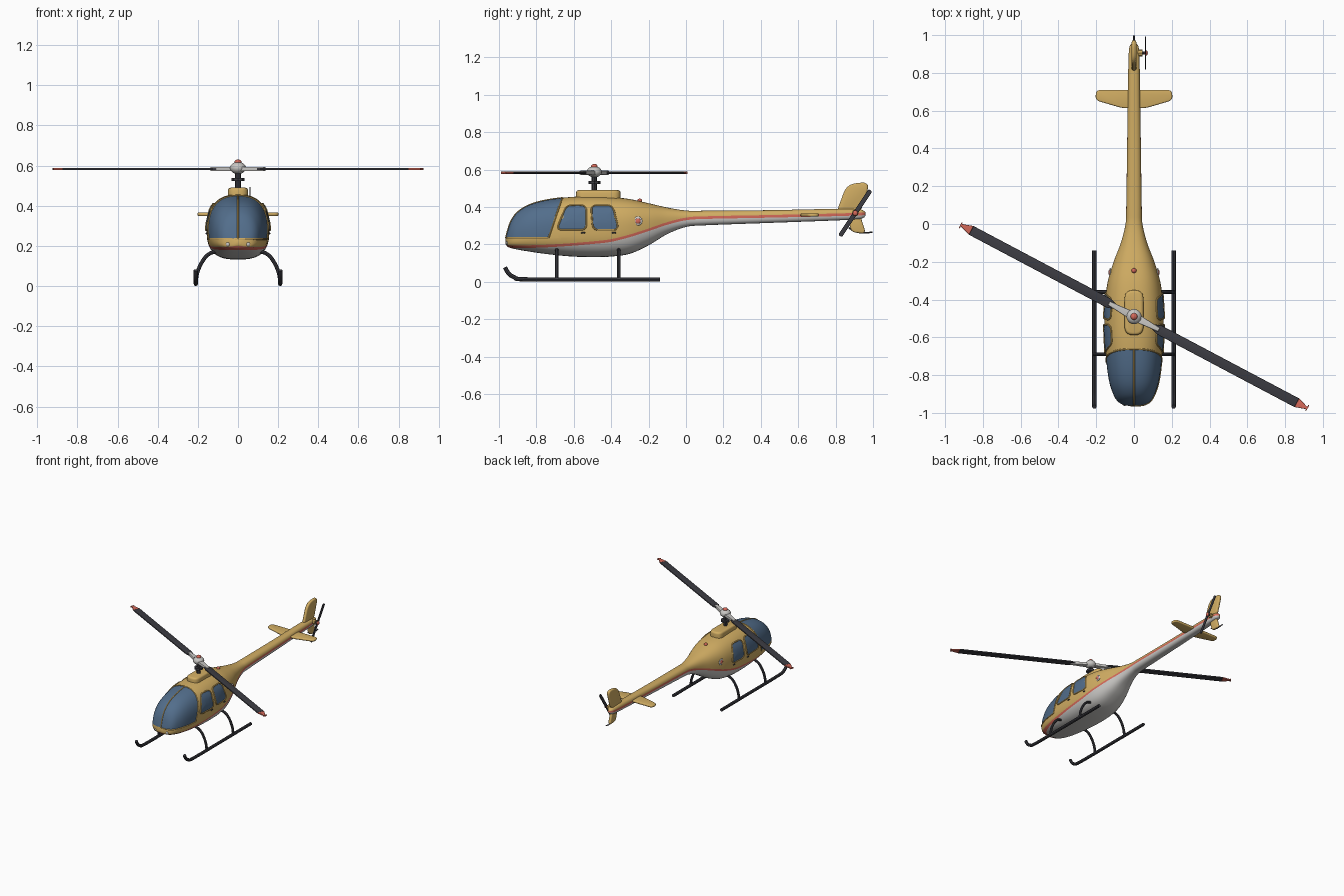
import bpy, bmesh, math
from mathutils import Matrix, Vector

if "Cube" in bpy.data.objects:
    bpy.data.objects.remove(bpy.data.objects["Cube"])

def mat(name, *rgb):
    m = bpy.data.materials.new(name)
    m.diffuse_color = (*rgb, 1)
    m.use_nodes = True
    m.node_tree.nodes["Principled BSDF"].inputs["Base Color"].default_value = m.diffuse_color
    return m

GOLD = mat("gold paint", .64, .42, .125)
WHITE = mat("light grey paint", .58, .57, .55)
RED = mat("red paint", .66, .14, .10)
GLASS = mat("blue glass", .085, .155, .26)
DARK = mat("dark metal", .045, .045, .055)

# Hull stations: y, top z, bottom z, widest z, half width, stripe z
ST = [(-.966, .222, .205, .213, .012, .195), (-.955, .268, .188, .218, .062, .188),
      (-.935, .325, .18, .225, .09, .187), (-.90, .372, .172, .235, .11, .187),
      (-.84, .41, .162, .25, .13, .188), (-.75, .436, .149, .265, .144, .191),
      (-.62, .453, .136, .28, .154, .199), (-.5, .457, .132, .283, .156, .209),
      (-.4, .453, .135, .285, .152, .221), (-.3, .442, .15, .295, .138, .246),
      (-.2, .42, .195, .31, .108, .278), (-.1, .397, .255, .327, .07, .312),
      (0, .381, .293, .338, .045, .336), (.1, .38, .302, .342, .041, .343),
      (.45, .383, .315, .35, .036, .35), (.8, .39, .328, .36, .031, .358),
      (.92, .388, .335, .363, .027, .362), (.95, .38, .343, .363, .018, .363),
      (.96, .37, .355, .363, .006, .363)]
NU, NL = 2.4, 2.8   # section roundness above and below the widest line

def smooth(pts, n):
    out = []
    P = [Vector(p) for p in pts]
    for i in range(len(P) - 1):
        a, b, c, d = P[max(i - 1, 0)], P[i], P[i + 1], P[min(i + 2, len(P) - 1)]
        for k in range(n):
            t = k / n
            out.append(b + (c - a) * t / 2 + (a * 2 - b * 5 + c * 4 - d) * t * t / 2
                       + (b * 3 - a - c * 3 + d) * t ** 3 / 2)
    return out + [P[-1]]

RINGS = smooth(ST, 6)

def section(y):
    for a, b in zip(RINGS, RINGS[1:]):
        if y <= b[0]:
            return a.lerp(b, max(0, (y - a[0]) / (b[0] - a[0])))
    return RINGS[-1]

def side_x(y, z):
    _, zt, zb, zc, w, _ = section(y)
    v, n = ((z - zc) / (zt - zc), NU) if z > zc else ((zc - z) / (zc - zb), NL)
    return w * max(0, 1 - v ** n) ** (1 / n)

def finish(name, bm, *mats):
    bmesh.ops.recalc_face_normals(bm, faces=bm.faces)
    me = bpy.data.meshes.new(name)
    bm.to_mesh(me)
    bm.free()
    for m in mats:
        me.materials.append(m)
    ob = bpy.data.objects.new(name, me)
    bpy.context.collection.objects.link(ob)
    return ob

def tube(name, pts, r, m, cyclic=False):
    cu = bpy.data.curves.new(name, 'CURVE')
    cu.dimensions, cu.bevel_depth, cu.bevel_resolution, cu.use_fill_caps = '3D', r, 2, True
    sp = cu.splines.new('POLY')
    sp.points.add(len(pts) - 1)
    for p, q in zip(sp.points, pts):
        p.co = (*q, 1)
    sp.use_cyclic_u = cyclic
    ob = bpy.data.objects.new(name, cu)
    bpy.context.collection.objects.link(ob)
    cu.materials.append(m)
    bpy.ops.object.select_all(action='DESELECT')
    ob.select_set(True)
    bpy.context.view_layer.objects.active = ob
    bpy.ops.object.convert(target='MESH')

def rounded(corners, r, n=5):
    out = []
    C = [Vector(c) for c in corners]
    for i, c in enumerate(C):
        p, q = C[i - 1] - c, C[(i + 1) % len(C)] - c
        a, b = c + p.normalized() * min(r, p.length * .49), c + q.normalized() * min(r, q.length * .49)
        out += [a * (1 - t) ** 2 + c * 2 * t * (1 - t) + b * t * t for t in [k / n for k in range(n + 1)]]
    return out

def plate(name, outline, thick, m, M=Matrix(), bevel=.003):
    bm = bmesh.new()
    f = bm.faces.new([bm.verts.new((p[0], p[1], -thick / 2)) for p in outline])
    ex = bmesh.ops.extrude_face_region(bm, geom=[f])
    bmesh.ops.translate(bm, vec=(0, 0, thick), verts=[v for v in ex['geom'] if isinstance(v, bmesh.types.BMVert)])
    rim = [e for e in bm.edges if abs(e.verts[0].co.z - e.verts[1].co.z) < 1e-6]
    bmesh.ops.bevel(bm, geom=rim, offset=bevel, segments=3, profile=.5, affect='EDGES')
    bm.transform(M)
    return finish(name, bm, m)

def ball(name, loc, scale, m):
    bm = bmesh.new()
    bmesh.ops.create_uvsphere(bm, u_segments=20, v_segments=12, radius=1)
    bm.transform(Matrix.Translation(loc) @ Matrix.Diagonal((*scale, 1)))
    finish(name, bm, m)

# Fuselage and boom: one loft whose rows follow the stripe
bm = bmesh.new()
HP = math.pi / 2
rows, bands = [], [1] * 9 + [2] + [0] * 16
for y, zt, zb, zc, w, zs in RINGS:
    def angle(z):
        v, n = ((z - zc) / (zt - zc), NU) if z > zc else ((z - zc) / (zc - zb), NL)
        return math.asin(math.copysign(min(1, abs(v)) ** (n / 2), v))
    a, b = angle(zs - .007), angle(zs + .007)
    th = [-HP + (a + HP) * k / 9 for k in range(10)] + [b + (HP - b) * k / 16 for k in range(17)]
    half = []
    for t in th:
        n, h = (NU, zt - zc) if t > 0 else (NL, zc - zb)
        s, c = math.sin(t), max(0, math.cos(t))
        half.append((w * c ** (2 / n), y, zc + h * math.copysign(abs(s) ** (2 / n), s)))
    rows.append([bm.verts.new(p) for p in half + [(-x, q, z) for x, q, z in half[-2:0:-1]]])
bands += bands[::-1]
N = len(rows[0])
for r, q in zip(rows, rows[1:]):
    for j in range(N):
        bm.faces.new((r[j], r[(j + 1) % N], q[(j + 1) % N], q[j])).material_index = bands[j]
bm.faces.new(rows[0])
bm.faces.new(rows[-1])
bmesh.ops.remove_doubles(bm, verts=bm.verts, dist=1e-5)
# Windshield: cut along its lower and slanted rear edges
ZW, YW, SL = .235, -.735, .34
for co, no in (((0, 0, ZW), (0, 0, 1)), ((0, YW, ZW), (0, 1, -SL))):
    fs = [f for f in bm.faces if f.calc_center_median().y < -.55]
    geom = fs + list({e for f in fs for e in f.edges}) + list({v for f in fs for v in f.verts})
    bmesh.ops.bisect_plane(bm, geom=geom, plane_co=co, plane_no=no, dist=1e-5)
for f in bm.faces:
    c = f.calc_center_median()
    if c.z > ZW and c.y < YW + SL * (c.z - ZW):
        f.material_index = 3
finish("fuselage", bm, GOLD, WHITE, RED, GLASS)

# Windshield frame
ztop = .45
for _ in range(8):
    ztop = section(YW + SL * (ztop - ZW))[1]
ynose = next(r[0] for r in RINGS if r[1] > ZW) - .002
arc, sill = [], []
for k in range(25):
    s = math.sin(HP * k / 24)
    z, y = ZW + (ztop - ZW) * s, YW + (ynose - YW) * s
    yy = YW + SL * (z - ZW)
    arc.append((side_x(yy, z) if k < 24 else 0, yy, z))
    sill.append((side_x(y, ZW) if k < 24 else 0, y, ZW))
for nm, path in (("windshield_rear_frame", arc), ("windshield_sill", sill)):
    tube(nm, path + [(-x, y, z) for x, y, z in path[-2::-1]], .0045, GOLD)
tube("windshield_post", [(0, r[0], r[1]) for r in RINGS if ynose < r[0] < YW + SL * (ztop - ZW)], .004, GOLD)

# Side windows: curved plates with frames
WINDOWS = {"front_window": [(-.64, .41), (-.533, .41), (-.533, .278), (-.692, .278)],
           "rear_window": [(-.508, .41), (-.392, .41), (-.36, .278), (-.498, .278)]}
for nm, quad in WINDOWS.items():
    line = rounded(quad, .03)
    mid = sum(line, Vector((0, 0))) / len(line)
    for sx in (1, -1):
        at = lambda p: (sx * (side_x(p[0], p[1]) + .003), p[0], p[1])
        bm = bmesh.new()
        rings = [[bm.verts.new(at(mid.lerp(p, s))) for p in line] for s in (.25, .5, .75, 1)]
        bm.faces.new(rings[0])
        for r, q in zip(rings, rings[1:]):
            for j in range(len(line)):
                k = (j + 1) % len(line)
                bm.faces.new((r[j], r[k], q[k], q[j]))
        ob = finish(nm, bm, GLASS)
        if ob.data.polygons[0].normal.x * sx < 0:
            ob.data.flip_normals()
        tube(nm + "_frame", [at(p) for p in line], .0045, GOLD, True)

# Fuel caps, handles, nose lights, beacon
for sx in (1, -1):
    x = side_x(-.257, .325)
    ball("fuel_cap_ring", (sx * x, -.257, .325), (.006, .024, .024), WHITE)
    ball("fuel_cap", (sx * (x + .003), -.257, .325), (.007, .015, .015), RED)
    for y in (-.55, -.385):
        ball("door_handle", (sx * side_x(y, .262), y, .262), (.006, .012, .005), DARK)
    ball("nose_light", (sx * .05, -.954, .208), (.011, .009, .011), WHITE)
ball("beacon", (0, -.247, .432), (.013, .013, .013), RED)

# Engine cowl
box = rounded([(-.05, -.588), (.05, -.588), (.05, -.35), (-.05, -.35)], .045)
plate("engine_cowl", box, .08, GOLD, Matrix.Translation((0, 0, .45)), .014)

# Mast and hub
tube("mast", [(0, -.49, .47), (0, -.49, .58)], .014, DARK)
tube("swashplate", [(0, -.49, .522), (0, -.49, .538)], .032, DARK)
ball("rotor_hub", (0, -.49, .588), (.04, .04, .03), WHITE)
ball("hub_cap", (0, -.49, .616), (.018, .018, .014), RED)

# Main rotor blades
for ang in (0, math.pi):
    M = Matrix.Translation((0, -.49, .583)) @ Matrix.Rotation(math.radians(-27.9) + ang, 4, 'Z')
    plate("blade_grip", [(.02, -.022), (.15, -.011), (.15, .011), (.02, .022)], .022, WHITE, M, .005)
    plate("main_blade", [(.115, -.014), (.15, -.026), (.975, -.026), (.975, .026), (.15, .026), (.115, .014)], .011, DARK, M)
    plate("blade_tip", [(.975, -.026)] + rounded([(1.037, -.026), (1.037, .026)], .02) + [(.975, .026)], .011, RED, M)

# Tail fins and stabilizer
YZ = Matrix(((0, 0, 1, 0), (1, 0, 0, 0), (0, 1, 0, 0), (0, 0, 0, 1)))
plate("upper_fin", rounded([(.80, .36), (.86, .522), (.985, .535), (.93, .36)], .05), .024, GOLD, YZ, .009)
plate("lower_fin", rounded([(.86, .36), (.885, .265), (.962, .258), (.93, .36)], .025), .022, GOLD, YZ, .008)
plate("stabilizer", rounded([(-.205, .655), (-.06, .613), (.06, .613), (.205, .655), (.2, .71), (-.2, .71)], .025),
      .018, GOLD, Matrix.Translation((0, 0, .357)), .007)
tube("tail_skid", smooth([(0, .87, .29), (0, .90, .27), (0, .95, .261), (0, .997, .266)], 5), .004, DARK)

# Tail rotor
TR = Matrix(((0, 0, 1, .06), (.555, -.832, 0, .905), (.832, .555, 0, .367), (0, 0, 0, 1)))
plate("tail_blades", rounded([(-.147, -.012), (.147, -.012), (.147, .012), (-.147, .012)], .01), .006, DARK, TR, .002)
tube("tail_gearbox", [(0, .905, .367), (.045, .905, .367)], .018, GOLD)
tube("tail_shaft", [(.04, .905, .367), (.066, .905, .367)], .008, DARK)
ball("tail_hub", (.064, .905, .367), (.009, .014, .014), RED)

# Landing skids and legs
for sx in (1, -1):
    path = [(sx * .21, y, z) for y, z in ((-.14, .012), (-.5, .012), (-.86, .013), (-.92, .025), (-.95, .047), (-.968, .078))]
    tube("skid", smooth(path, 5), .0115, DARK)
    for y in (-.69, -.36):
        leg = [(sx * x, y, z) for x, z in ((.21, .012), (.204, .06), (.182, .115), (.148, .157), (.10, .175), (.05, .175))]
        tube("skid_leg", smooth(leg, 5), .0095, DARK)

# Smooth shading with crisp edges
bpy.ops.object.select_all(action='SELECT')
bpy.ops.object.shade_smooth_by_angle(angle=math.radians(40))
